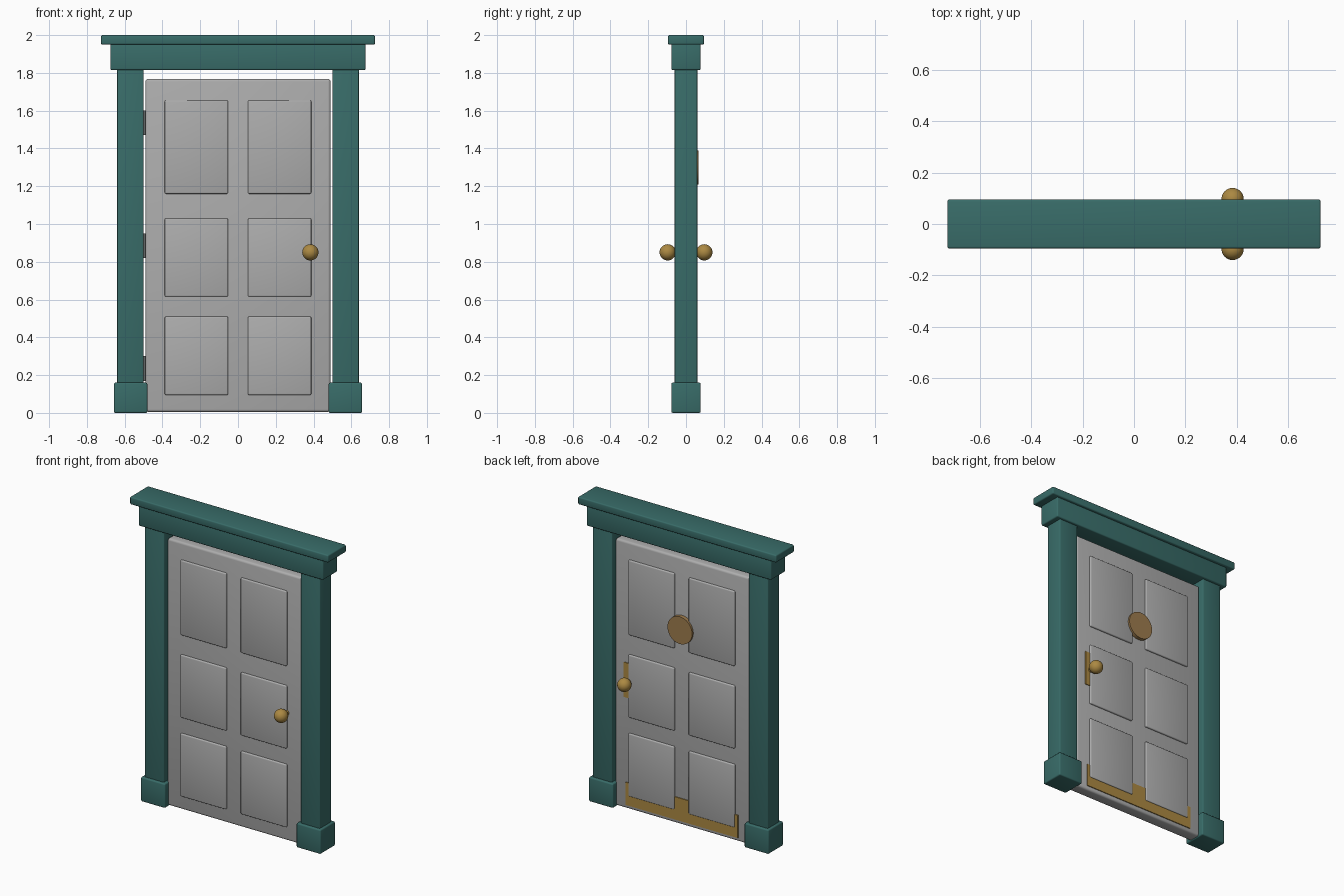
import bpy
from math import radians

old = bpy.data.objects.get("Cube")
if old:
    bpy.data.objects.remove(old, do_unlink=True)


def material(name, rgb):
    m = bpy.data.materials.new(name)
    m.use_nodes = True
    m.diffuse_color = (*rgb, 1)
    m.node_tree.nodes["Principled BSDF"].inputs["Base Color"].default_value = (*rgb, 1)
    return m


TEAL = material("teal paint", (0.04, 0.15, 0.14))
GREY = material("grey paint", (0.42, 0.42, 0.42))
BRASS = material("brass", (0.41, 0.25, 0.055))
BRONZE = material("bronze", (0.34, 0.20, 0.075))
STEEL = material("dark steel", (0.12, 0.13, 0.13))


def finish(name, mat):
    ob = bpy.context.object
    ob.name = name
    ob.data.materials.append(mat)
    bpy.ops.object.shade_smooth_by_angle(angle=radians(35))
    return ob


def box(name, x, y, z, mat, bevel=0.0):
    """Box spanning the given (low, high) ranges, with rounded edges."""
    ranges = (x, y, z)
    bpy.ops.mesh.primitive_cube_add(size=1, location=[(a + b) / 2 for a, b in ranges])
    bpy.context.object.scale = [b - a for a, b in ranges]
    bpy.ops.object.transform_apply(location=False, rotation=False, scale=True)
    if bevel:
        mod = bpy.context.object.modifiers.new("rounded edges", "BEVEL")
        mod.width = bevel
        mod.segments = 3
        bpy.ops.object.modifier_apply(modifier=mod.name)
    return finish(name, mat)


def rod(name, radius, length, location, mat, along_y=True, sides=32):
    bpy.ops.mesh.primitive_cylinder_add(
        vertices=sides, radius=radius, depth=length, location=location,
        rotation=(radians(90) if along_y else 0, 0, 0))
    return finish(name, mat)


def span(side, a, b):
    return tuple(sorted((side * a, side * b)))


# Frame: jambs on plinths, carrying a lintel and a cornice
for side, label in ((1, "left"), (-1, "right")):
    box(label + "_jamb", span(side, 0.50, 0.64), (-0.06, 0.06), (0.1, 1.83), TEAL, 0.006)
    box(label + "_plinth", span(side, 0.48, 0.657), (-0.078, 0.078), (0, 0.16), TEAL, 0.008)
box("lintel", (-0.675, 0.675), (-0.077, 0.077), (1.815, 1.955), TEAL, 0.008)
box("cornice", (-0.725, 0.725), (-0.095, 0.095), (1.95, 2.0), TEAL, 0.008)

# Door slab with six raised panels on each face
box("door_slab", (-0.49, 0.49), (-0.04, 0.04), (0.005, 1.768), GREY, 0.014)
rows = {"lower": (0.095, 0.51), "middle": (0.615, 1.03), "upper": (1.16, 1.655)}
for row, heights in rows.items():
    for side, label in ((1, "left"), (-1, "right")):
        for face, where in ((-1, "front"), (1, "back")):
            box(f"{row}_{label}_{where}_panel", span(side, 0.053, 0.388),
                span(face, 0.03, 0.052), heights, GREY, 0.007)

# Knobs on both faces, joined by a spindle
rod("knob_spindle", 0.018, 0.18, (0.383, 0, 0.85), BRASS)
for face, where in ((-1, "front"), (1, "back")):
    bpy.ops.mesh.primitive_uv_sphere_add(
        segments=32, ring_count=16, radius=0.043, location=(0.383, face * 0.097, 0.85))
    finish(where + "_knob", BRASS)

# Brass plates and round knocker on the back face
box("lock_plate", (0.343, 0.423), (0.038, 0.046), (0.74, 0.97), BRASS)
box("kick_plate", (-0.41, 0.41), (0.038, 0.046), (0.03, 0.18), BRASS)
rod("knocker_disc", 0.09, 0.027, (0, 0.0515, 1.30), BRONZE, sides=40)

# Hinges in the gap beside the door
for z, label in ((0.235, "lower"), (0.885, "middle"), (1.535, "upper")):
    rod(label + "_hinge", 0.013, 0.13, (-0.493, 0, z), STEEL, along_y=False, sides=16)
